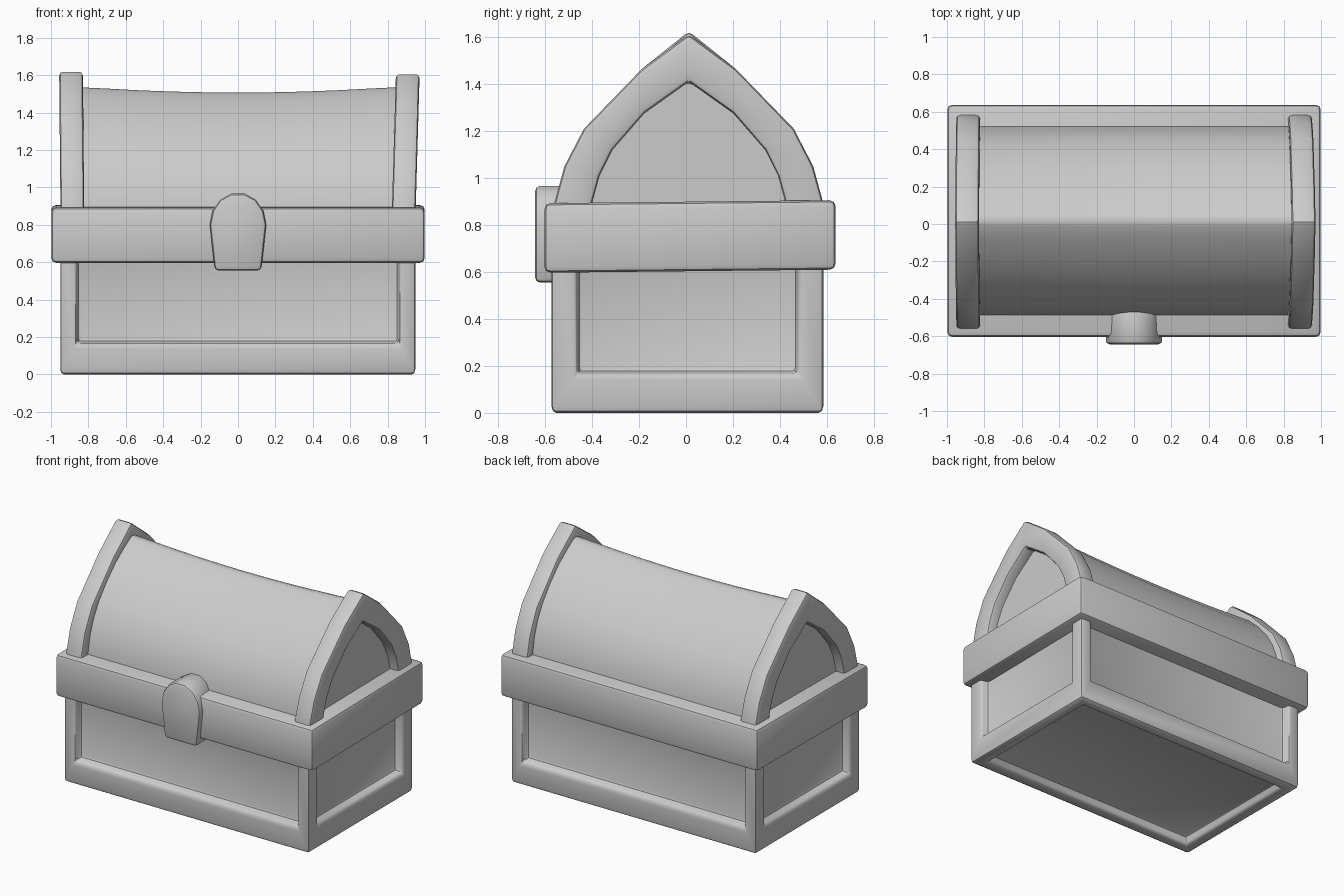
import bpy, bmesh, math
from mathutils import Vector

if "Cube" in bpy.data.objects:
    bpy.data.objects.remove(bpy.data.objects["Cube"])


def finish(bm, name, bevel=0.0, angle=35):
    """Turn a bmesh into a softly bevelled, smooth shaded object."""
    bmesh.ops.recalc_face_normals(bm, faces=bm.faces)
    me = bpy.data.meshes.new(name)
    bm.to_mesh(me)
    bm.free()
    ob = bpy.data.objects.new(name, me)
    bpy.context.collection.objects.link(ob)
    bpy.ops.object.select_all(action='DESELECT')
    ob.select_set(True)
    bpy.context.view_layer.objects.active = ob
    if bevel:
        mod = ob.modifiers.new("soft_edges", 'BEVEL')
        mod.width = bevel
        mod.segments = 2
        mod.limit_method = 'ANGLE'
        mod.angle_limit = math.radians(40)
        bpy.ops.object.modifier_apply(modifier=mod.name)
    bpy.ops.object.shade_smooth_by_angle(angle=math.radians(angle))
    return ob


def box(lo, hi):
    bm = bmesh.new()
    bmesh.ops.create_cube(bm, size=1)
    lo, hi = Vector(lo), Vector(hi)
    for v in bm.verts:
        v.co = Vector([lo[i] + (v.co[i] + 0.5) * (hi[i] - lo[i]) for i in range(3)])
    return bm


def loft(rings, closed=False):
    """Skin rings of points; closed joins last to first, otherwise cap the ends."""
    bm = bmesh.new()
    vs = [[bm.verts.new(p) for p in r] for r in rings]
    n = len(vs[0])
    for a, b in zip(vs, vs[1:] + vs[:1] if closed else vs[1:]):
        for i in range(n):
            j = (i + 1) % n
            bm.faces.new((a[i], a[j], b[j], b[i]))
    if not closed:
        bm.faces.new(vs[0])
        bm.faces.new(vs[-1])
    return bm


# Lower body: box whose four sides and underside carry sunken panels
bm = box((-0.95, -0.573, 0), (0.948, 0.585, 0.75))
bm.normal_update()
for f in [f for f in bm.faces if f.normal.z < 0.5]:
    n = f.normal.copy()
    side = abs(n.z) < 0.5
    margin = 0.15 if abs(n.x) > 0.5 else 0.12
    bmesh.ops.inset_individual(bm, faces=[f], thickness=margin)
    if side:
        for v in f.verts:
            v.co.z = 0.165 if v.co.z < 0.4 else 0.70
    bmesh.ops.inset_individual(bm, faces=[f], thickness=0.012)
    for v in f.verts:
        v.co -= n * 0.06
finish(bm, "chest_body", 0.02)

# Wide rim band, slightly higher at the back
bm = box((-0.998, -0.603, 0.597), (0.998, 0.637, 0.893))
for v in bm.verts:
    if v.co.y > 0:
        v.co.z += 0.013
finish(bm, "rim_band", 0.025)

# Pointed lid, sagging towards the middle of its length
half = [(0.51, 0.80), (0.505, 0.90), (0.48, 1.02), (0.44, 1.12), (0.38, 1.22),
        (0.29, 1.325), (0.19, 1.42), (0.09, 1.49), (0.03, 1.527)]
lid = half + [(0, 1.537)] + [(-y, z) for y, z in reversed(half)]
rings = []
for i in range(11):
    x = -0.885 + 1.77 * i / 10
    sag = 0.03 * max(0, 1 - (x / 0.83) ** 2)
    rings.append([(x, y + 0.018, z - sag * (z - 0.8) / 0.74) for y, z in lid])
finish(loft(rings), "lid", 0, 80)

# Pointed arch ribs at both lid ends
outer = [(0.575, 0.80), (0.571, 0.90), (0.53, 1.05), (0.447, 1.21), (0.2, 1.465)]
inner = [(0.42, 0.80), (0.41, 0.90), (0.38, 1.01), (0.325, 1.12), (0.19, 1.275)]


def arch(pts, apex):
    return pts + [(0, apex)] + [(-y, z) for y, z in reversed(pts)]


for name, sx, lean, top in (("left_lid_rib", -1, 0.007, 1.625),
                            ("right_lid_rib", 1, 0.022, 1.612)):
    rings = []
    for (yo, zo), (yi, zi) in zip(arch(outer, top), arch(inner, 1.41)):
        rings.append([(sx * (x + lean * (z - 0.85) / 0.75), y + 0.012, z)
                      for x, y, z in ((0.822, yo, zo), (0.949, yo, zo),
                                      (0.949, yi, zi), (0.822, yi, zi))])
    finish(loft(rings), name, 0.02, 30)

# Front latch, rounded on top and tapered downwards
right = [(0.125, 0.555), (0.152, 0.80), (0.137, 0.875), (0.095, 0.935), (0.035, 0.967)]
shape = right + [(-x, z) for x, z in reversed(right)]
rings = [[(x * s, y, z) for x, z in shape] for y, s in ((-0.643, 1), (-0.44, 0.93))]
finish(loft(rings), "latch", 0.022, 40)
